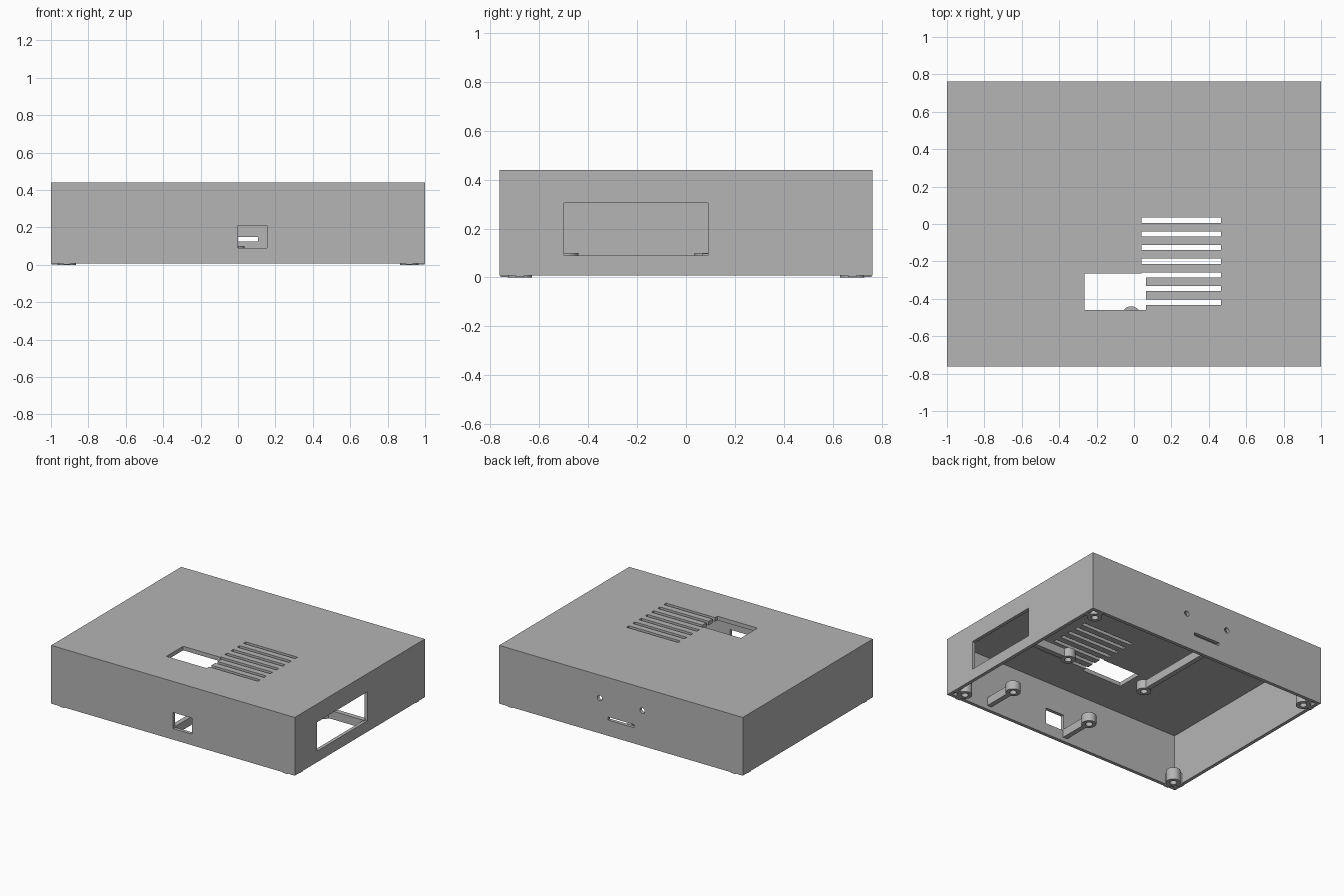
import bpy
import bmesh
import math
from mathutils import Matrix, Vector

cube = bpy.data.objects.get("Cube")
if cube:
    bpy.data.objects.remove(cube, do_unlink=True)

HX, HY, TOP, RIM = 1.0, 0.7625, 0.44, 0.008
WALL, ROOF = 0.025, 0.03

grey = bpy.data.materials.new("plain grey")
grey.use_nodes = True
colour = (0.46, 0.46, 0.46, 1)
grey.diffuse_color = colour
grey.node_tree.nodes["Principled BSDF"].inputs["Base Color"].default_value = colour


def finish(name, bm):
    bmesh.ops.recalc_face_normals(bm, faces=bm.faces)
    mesh = bpy.data.meshes.new(name)
    bm.to_mesh(mesh)
    bm.free()
    mesh.materials.append(grey)
    obj = bpy.data.objects.new(name, mesh)
    bpy.context.collection.objects.link(obj)
    return obj


def box(name, x, y, z):
    bm = bmesh.new()
    bmesh.ops.create_cube(bm, size=1)
    for v in bm.verts:
        v.co = [lo + (hi - lo) * (c + 0.5) for (lo, hi), c in zip((x, y, z), v.co)]
    return finish(name, bm)


def tube(name, x, y, z0, z1, outer=0.05, inner=0.024):
    bm = bmesh.new()
    ring = [bm.verts.new((r, 0, z)) for r, z in
            ((inner, z0), (outer, z0), (outer, z1), (inner, z1))]
    edges = [bm.edges.new((ring[i], ring[(i + 1) % 4])) for i in range(4)]
    bmesh.ops.spin(bm, geom=ring + edges, cent=(0, 0, 0), axis=(0, 0, 1),
                   angle=math.tau, steps=32, use_merge=True)
    bmesh.ops.remove_doubles(bm, verts=bm.verts, dist=1e-5)
    bmesh.ops.translate(bm, verts=bm.verts, vec=Vector((x, y, 0)))
    obj = finish(name, bm)
    bpy.context.view_layer.objects.active = obj
    obj.select_set(True)
    bpy.ops.object.shade_smooth_by_angle()
    obj.select_set(False)
    return obj


def cut(obj, cutter):
    mod = obj.modifiers.new("cut", "BOOLEAN")
    mod.operation = "DIFFERENCE"
    mod.solver = "EXACT"
    mod.object = cutter
    bpy.context.view_layer.update()
    graph = bpy.context.evaluated_depsgraph_get()
    result = bpy.data.meshes.new_from_object(obj.evaluated_get(graph))
    obj.modifiers.clear()
    obj.data = result
    bpy.data.objects.remove(cutter, do_unlink=True)


# Shell, open underneath
shell = box("shell", (-HX, HX), (-HY, HY), (RIM, TOP))
cut(shell, box("cavity", (WALL - HX, HX - WALL), (WALL - HY, HY - WALL), (-0.1, TOP - ROOF)))

# Roof opening and ventilation slots
roof = (TOP - 0.1, TOP + 0.1)
cut(shell, box("roof_opening", (-0.265, 0.065), (-0.46, -0.265), roof))
for i in range(7):
    y = 0.02 - 0.073 * i
    cut(shell, box("vent_slot", (0.04, 0.465), (y - 0.014, y + 0.014), roof))

# Wall openings
cut(shell, box("side_window", (HX - 0.1, HX + 0.1), (-0.5, 0.09), (0.09, 0.305)))
cut(shell, box("front_window", (0, 0.155), (-HY - 0.1, -HY + 0.1), (0.09, 0.21)))
cut(shell, box("back_slit", (-0.107, 0.107), (HY - 0.1, HY + 0.1), (0.125, 0.148)))
for x in (-0.175, 0.175):
    bm = bmesh.new()
    bmesh.ops.create_cone(bm, cap_ends=True, segments=24, radius1=0.02, radius2=0.02, depth=0.2,
                          matrix=Matrix.Translation((x, HY, 0.27)) @ Matrix.Rotation(math.pi / 2, 4, "X"))
    cut(shell, finish("back_hole", bm))


def rib(name, x, y, dx, dy, z, reach=0.004):
    """Straight rib from a post out to the wall in direction dx, dy."""
    half, start = 0.018, 0.04
    if dx:
        span = sorted((x + dx * start, dx * (HX - reach)))
        return box(name, span, (y - half, y + half), z)
    span = sorted((y + dy * start, dy * (HY - reach)))
    return box(name, (x - half, x + half), span, z)


# Board posts, each tied to the nearest wall
posts = ((0.65, -0.49, 0, -1), (-0.015, -0.49, 0, -1),
         (0.65, 0.085, 1, 0), (-0.015, 0.085, 0, 1))
for x, y, dx, dy in posts:
    tube("board_post", x, y, 0.035, 0.1)
    rib("board_post_rib", x, y, dx, dy, (0.037, 0.098), 0.015)

# Corner posts that stand just below the rim
for sx in (-1, 1):
    for sy in (-1, 1):
        x, y = sx * 0.915, sy * 0.68
        tube("corner_post", x, y, 0, 0.09)
        rib("corner_rib_side", x, y, sx, 0, (0.001, 0.088))
        rib("corner_rib_end", x, y, 0, sy, (0.001, 0.088))
